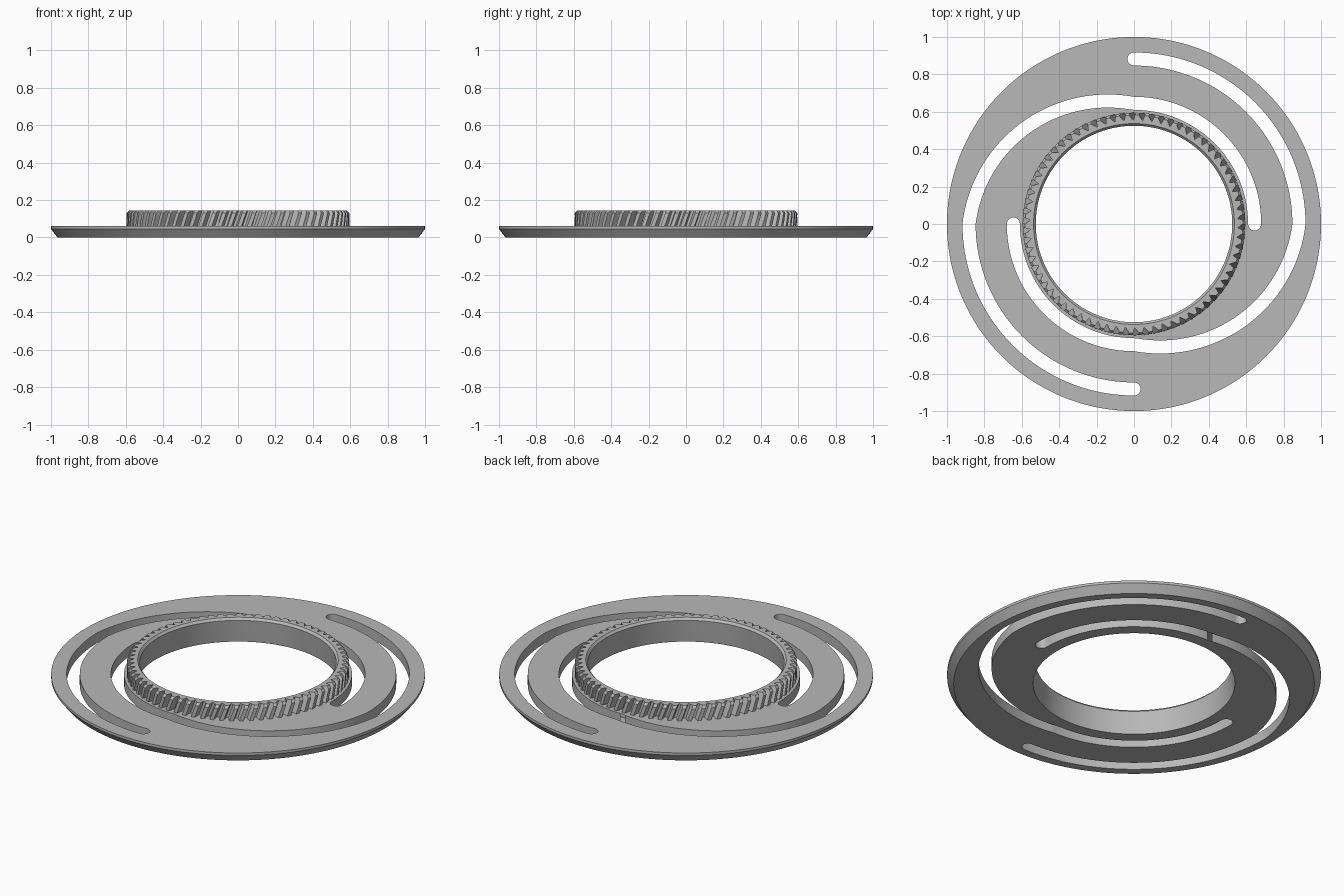
import bpy, bmesh, math
from math import cos, sin, pi, atan2, hypot

if "Cube" in bpy.data.objects:
    bpy.data.objects.remove(bpy.data.objects["Cube"], do_unlink=True)

TEETH = 70
SEGMENTS = TEETH * 4
PLATE_TOP, RING_TOP = 0.06, 0.145
SLOT_HALF = 0.035

grey = bpy.data.materials.new("plain_grey")
grey.use_nodes = True
grey.diffuse_color = (0.48, 0.48, 0.48, 1)
grey.node_tree.nodes["Principled BSDF"].inputs["Base Color"].default_value = (0.48, 0.48, 0.48, 1)


def make_object(name, bm):
    bmesh.ops.recalc_face_normals(bm, faces=bm.faces)
    mesh = bpy.data.meshes.new(name)
    bm.to_mesh(mesh)
    bm.free()
    mesh.materials.append(grey)
    obj = bpy.data.objects.new(name, mesh)
    bpy.context.collection.objects.link(obj)
    return obj


def select(obj):
    bpy.ops.object.select_all(action='DESELECT')
    obj.select_set(True)
    bpy.context.view_layer.objects.active = obj


def skin_loops(bm, loops, closed):
    """Bridge rings of (x, y, z) points with quads."""
    rings = [[bm.verts.new(p) for p in loop] for loop in loops]
    pairs = list(zip(rings, rings[1:]))
    if closed:
        pairs.append((rings[-1], rings[0]))
    for a, b in pairs:
        for i in range(len(a)):
            j = (i + 1) % len(a)
            bm.faces.new((a[i], a[j], b[j], b[i]))
    return rings


def circle(r, z):
    return [(r * cos(2 * pi * i / SEGMENTS), r * sin(2 * pi * i / SEGMENTS), z)
            for i in range(SEGMENTS)]


# Flat plate with a chamfered lower rim and a tapered bore
bm = bmesh.new()
profile = [(0.54, 0), (0.965, 0), (1, 0.045), (1, PLATE_TOP), (0.533, PLATE_TOP)]
skin_loops(bm, [circle(r, z) for r, z in profile], closed=True)
plate = make_object("spiral_plate", bm)


# Spiral slot outline: outer arc, offset linking arc, inner arc
def arc(centre, r, start, end, steps):
    return [(centre[0] + r * cos(start + (end - start) * i / steps),
             centre[1] + r * sin(start + (end - start) * i / steps))
            for i in range(steps + 1)]


R_OUT, R_IN = 0.882, 0.645
LINK = (0.14, 0.09)
link_start = atan2(-LINK[1], R_OUT - LINK[0])
link_end = atan2(-R_IN - LINK[1], -LINK[0]) 
link_r = hypot(R_OUT - LINK[0], LINK[1])


def slot_side(offset):
    return (arc((0, 0), R_OUT + offset, pi / 2, 0, 48)
            + arc(LINK, link_r + offset, link_start, link_end, 48)[1:-1]
            + arc((0, 0), R_IN + offset, -pi / 2, -pi, 48))


def slot_cutter(name, sign):
    outline = slot_side(SLOT_HALF)
    outline += arc((-R_IN, 0), SLOT_HALF, pi, 0, 12)[1:-1]
    outline += slot_side(-SLOT_HALF)[::-1]
    outline += arc((0, R_OUT), SLOT_HALF, -pi / 2, -3 * pi / 2, 12)[1:-1]
    bm = bmesh.new()
    low, high = skin_loops(
        bm, [[(sign * x, sign * y, z) for x, y in outline] for z in (-0.1, 0.2)], False)
    bm.faces.new(low)
    bm.faces.new(high)
    cutter = make_object(name, bm)
    cutter.hide_render = True
    return cutter


for name, sign in (("slot_cutter_a", 1), ("slot_cutter_b", -1)):
    cutter = slot_cutter(name, sign)
    mod = plate.modifiers.new("slot", 'BOOLEAN')
    mod.operation = 'DIFFERENCE'
    mod.solver = 'EXACT'
    mod.object = cutter
    select(plate)
    bpy.ops.object.modifier_apply(modifier=mod.name)
    bpy.data.objects.remove(cutter, do_unlink=True)


# Helical toothed ring with a chamfered top
def toothed(z, limit):
    turn = 0.6 * (z - PLATE_TOP)
    tooth = ((0.0, 0.555), (0.28, 0.555), (0.44, 0.595), (0.84, 0.595))
    points = []
    for t in range(TEETH):
        for share, r in tooth:
            a = 2 * pi * (t + share) / TEETH + turn
            r = min(r, limit)
            points.append((r * cos(a), r * sin(a), z))
    return points


bm = bmesh.new()
skin_loops(bm, [circle(0.533, PLATE_TOP),
                toothed(PLATE_TOP, 1), toothed(0.095, 1), toothed(0.13, 1),
                toothed(RING_TOP, 0.582),
                circle(0.537, RING_TOP), circle(0.525, 0.132)], closed=True)
ring = make_object("toothed_ring", bm)

for obj in (plate, ring):
    select(obj)
    bpy.ops.object.shade_smooth_by_angle(angle=math.radians(25))
